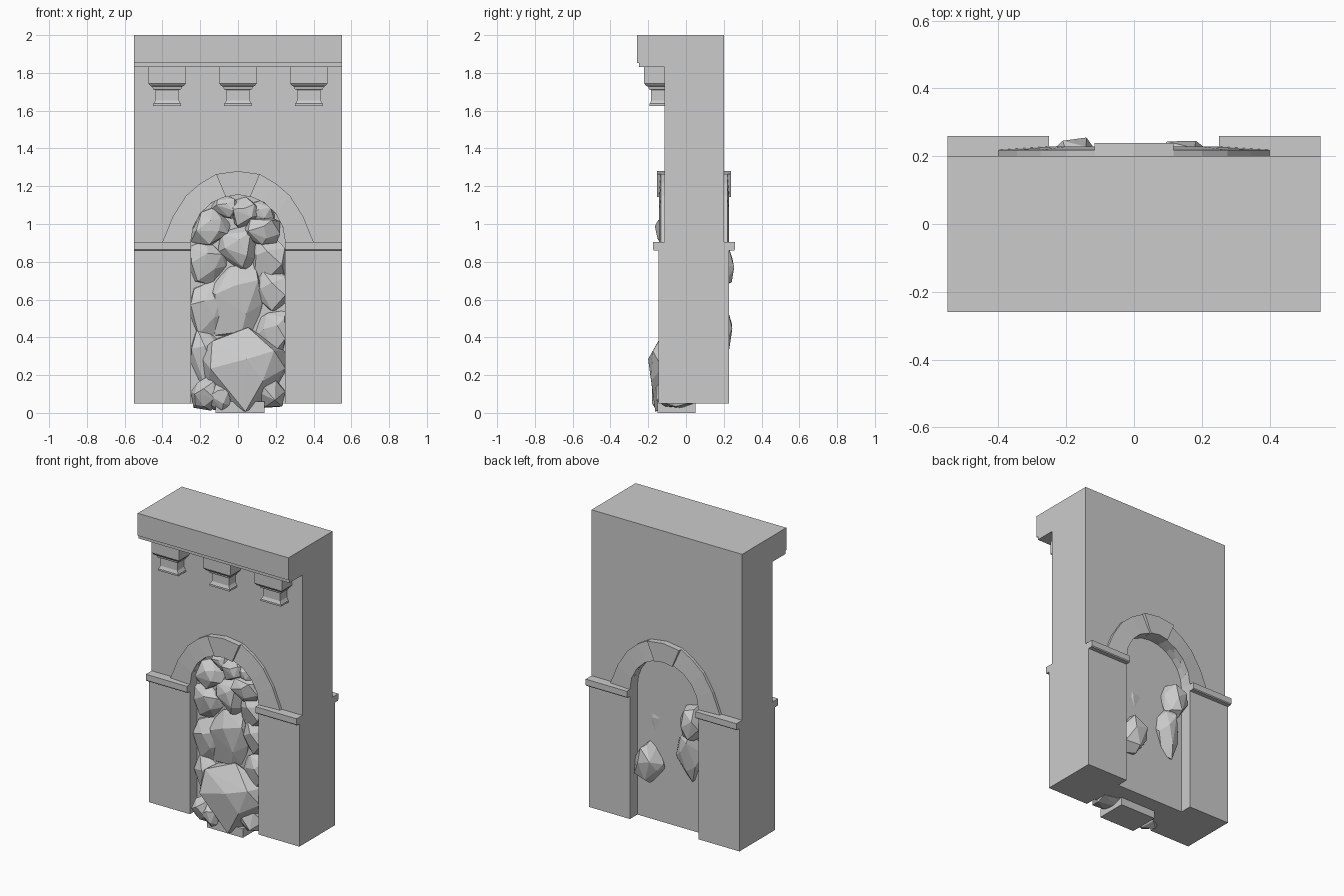
import bpy, bmesh, math, random
from mathutils import Vector

YC = 0.0425          # mid-plane of the wall thickness
SPRING = 0.905       # height where the arch starts
R = 0.25             # half width of the doorway


def finish(name, bm):
    bmesh.ops.recalc_face_normals(bm, faces=bm.faces[:])
    me = bpy.data.meshes.new(name)
    bm.to_mesh(me)
    bm.free()
    ob = bpy.data.objects.new(name, me)
    bpy.context.collection.objects.link(ob)
    return ob


def loft(name, rings):
    """Skin a series of closed loops and cap both ends."""
    bm = bmesh.new()
    loops = [[bm.verts.new(p) for p in ring] for ring in rings]
    for a, b in zip(loops, loops[1:]):
        for i in range(len(a)):
            j = (i + 1) % len(a)
            bm.faces.new((a[i], a[j], b[j], b[i]))
    bm.faces.new(loops[0])
    bm.faces.new(loops[-1])
    return finish(name, bm)


def prism(name, xz, y0, y1):
    return loft(name, [[(x, y, z) for x, z in xz] for y in (y0, y1)])


def box(name, x0, x1, y0, y1, z0, z1):
    return prism(name, [(x0, z0), (x1, z0), (x1, z1), (x0, z1)], y0, y1)


def arch_z(x):
    return SPRING + math.sqrt(max(R * R - x * x, 0))


# wall with arched opening, and the recessed filling behind the rubble
arch = [(R * math.cos(math.pi * i / 12), SPRING + R * math.sin(math.pi * i / 12))
        for i in range(13)]
prism("wall", [(0.55, 0.05), (0.55, 2), (-0.55, 2), (-0.55, 0.05), (-R, 0.05)]
      + arch[::-1] + [(R, 0.05)], -0.115, 0.2)
prism("doorway_filling", [(R, 0.05)] + arch + [(-R, 0.05)], -0.07, 0.15)

# cornice (profile in y, z along the full width)
profile = [(-0.115, 1.83), (-0.25, 1.83), (-0.25, 1.852), (-0.26, 1.852),
           (-0.26, 2), (-0.115, 2)]
loft("cornice", [[(x, y, z) for y, z in profile] for x in (-0.55, 0.55)])

# corbels: stacked rectangular sections (height, half width, front y)
sections = [(1.83, 0.1, -0.222), (1.745, 0.1, -0.222), (1.73, 0.088, -0.21),
            (1.728, 0.078, -0.2), (1.712, 0.074, -0.196), (1.71, 0.062, -0.184),
            (1.655, 0.062, -0.184), (1.64, 0.07, -0.19), (1.637, 0.074, -0.194),
            (1.625, 0.074, -0.194)]
for cx in (-0.375, 0, 0.375):
    loft("corbel", [[(cx - w, -0.11, z), (cx + w, -0.11, z), (cx + w, y, z), (cx - w, y, z)]
                    for z, w, y in sections])

# piers and imposts
for s in (-1, 1):
    box("pier", s * R, s * 0.55, -0.145, 0.228, 0.05, 0.865)
    imp = [(-0.17, 0.86), (0.255, 0.86), (0.26, 0.866), (0.26, SPRING),
           (-0.175, SPRING), (-0.175, 0.866)]
    loft("impost", [[(x, y, z) for y, z in imp] for x in (s * R, s * 0.55)])

# arch mouldings and keystones on both faces
outer = [(0.4, SPRING), (0.345, 1.04), (0.275, 1.15), (0.2, 1.215), (0.115, 1.264)]
for f in (-1, 1):
    face = -0.115 if f < 0 else 0.2
    for s in (-1, 1):
        rings = []
        for i, (ox, oz) in enumerate(outer):
            a = math.radians(75 * i / 4)
            ix, iz = R * math.cos(a), SPRING + R * math.sin(a)
            rings.append([(s * ix, face - f * 0.01, iz), (s * ix, YC + f * 0.186, iz),
                          (s * ox, YC + f * 0.176, oz), (s * ox, face - f * 0.01, oz)])
        loft("arch_moulding", rings)
    prism("keystone", [(-0.065, 1.143), (0, 1.155), (0.065, 1.143), (0.116, 1.264),
                       (0, 1.28), (-0.116, 1.264)], face - f * 0.01, YC + f * 0.197)


# rubble: faceted convex stones kept inside the opening
def rock(seed, c, size, n=20):
    rnd = random.Random(seed)
    bm = bmesh.new()
    for i in range(n):
        t = 2.39996 * i + rnd.uniform(-0.4, 0.4)
        u = 1 - 2 * (i + 0.5) / n
        w = math.sqrt(1 - u * u)
        k = rnd.uniform(0.92, 1.18)
        d = Vector((w * math.cos(t), u, w * math.sin(t))) * k
        x = max(-R, min(R, c[0] + d.x * size[0]))
        z = max(0.005, min(c[2] + d.z * size[2], max(arch_z(x), SPRING)))
        bm.verts.new((x, c[1] + max(-1, min(1, d.y)) * size[1], z))
    res = bmesh.ops.convex_hull(bm, input=bm.verts[:])
    junk = [v for v in bm.verts if not v.link_faces]
    bmesh.ops.delete(bm, geom=junk, context='VERTS')
    finish("rubble_stone", bm)


stones = [
    # front, bottom to top
    ((0.03, -0.08, 0.22), (0.23, 0.13, 0.22)),
    ((-0.17, -0.10, 0.10), (0.09, 0.08, 0.085)),
    ((-0.10, -0.12, 0.09), (0.07, 0.06, 0.08)),
    ((0.15, -0.05, 0.11), (0.12, 0.11, 0.09)),
    ((-0.18, -0.05, 0.30), (0.11, 0.08, 0.16)),
    ((0.20, -0.05, 0.42), (0.11, 0.08, 0.12)),
    ((-0.18, -0.05, 0.54), (0.12, 0.075, 0.16)),
    ((-0.01, -0.05, 0.60), (0.16, 0.085, 0.21)),
    ((0.19, -0.05, 0.65), (0.11, 0.08, 0.12)),
    ((-0.17, -0.05, 0.80), (0.12, 0.08, 0.13)),
    ((0.17, -0.05, 0.82), (0.12, 0.08, 0.12)),
    ((0.0, -0.06, 0.88), (0.11, 0.09, 0.13)),
    ((0.13, -0.09, 0.96), (0.10, 0.075, 0.08)),
    ((-0.15, -0.07, 0.99), (0.10, 0.075, 0.10)),
    ((0.03, -0.07, 1.06), (0.08, 0.075, 0.08)),
    ((0.12, -0.06, 1.06), (0.08, 0.07, 0.06)),
    ((-0.06, -0.06, 1.09), (0.08, 0.07, 0.06)),
    # back
    ((0.15, 0.16, 0.43), (0.10, 0.085, 0.13)),
    ((-0.17, 0.17, 0.78), (0.09, 0.085, 0.12)),
    ((-0.13, 0.14, 0.56), (0.09, 0.08, 0.17)),
    ((0.10, 0.12, 0.70), (0.10, 0.035, 0.16)),
]
for i, (c, size) in enumerate(stones):
    rock(i + 3, c, size)
box("rubble_foot", -0.12, 0.14, -0.15, 0.05, 0.0, 0.06)
